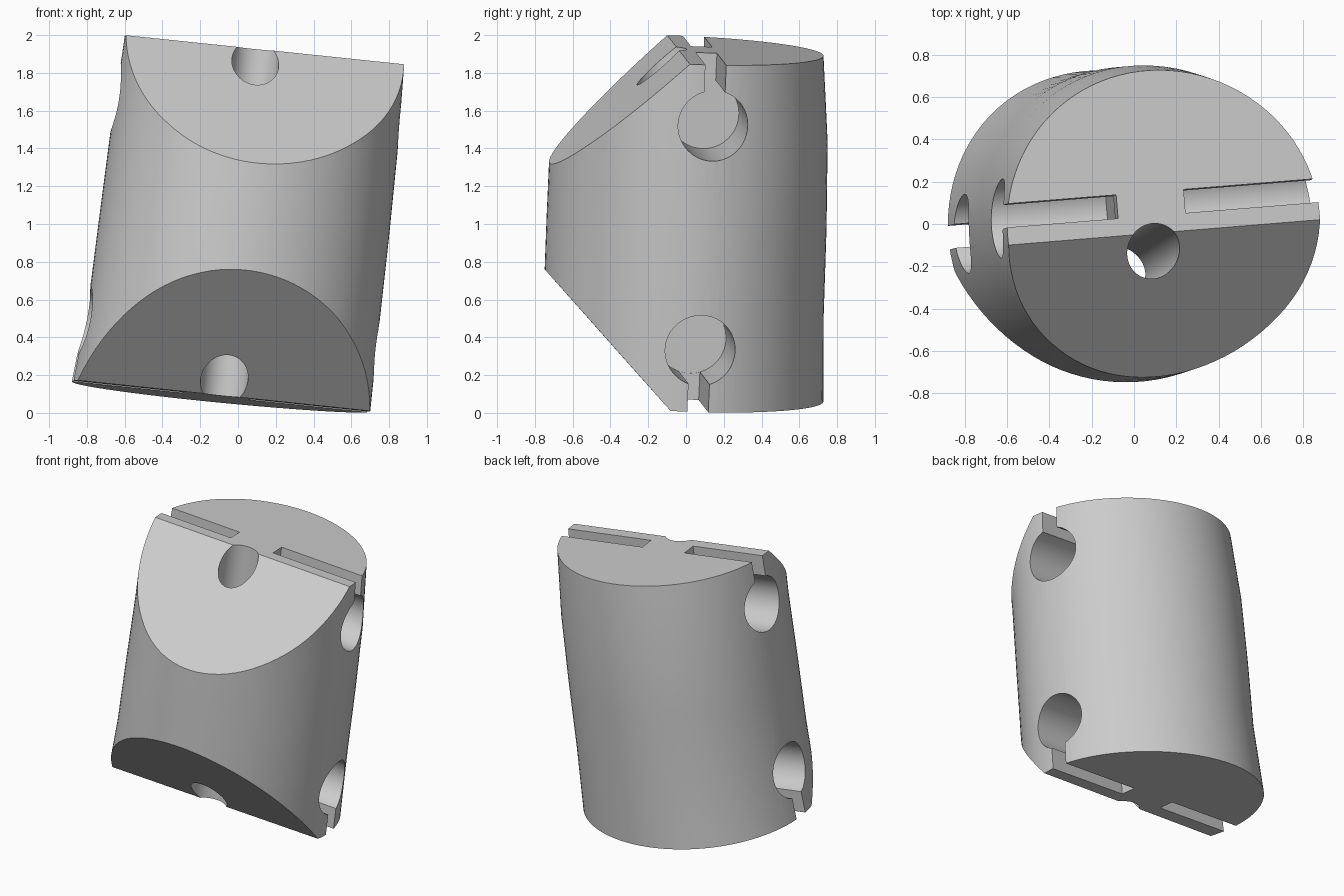
import bpy, bmesh, math
from mathutils import Vector, Matrix

cube = bpy.data.objects.get("Cube")
if cube:
    bpy.data.objects.remove(cube, do_unlink=True)

# Tilted frame of the block: along the slots, across, and along the axis
AXIS = Vector((0.1007, 0.045, 1)).normalized()
ALONG = Vector((1.48, 0.12, -0.155)).normalized()
ACROSS = AXIS.cross(ALONG).normalized()
ALONG = ACROSS.cross(AXIS)
FRAME = Matrix((ALONG, ACROSS, AXIS)).transposed().to_4x4()

grey = bpy.data.materials.new("light_grey")
grey.use_nodes = True
grey.diffuse_color = (0.6, 0.6, 0.6, 1)
grey.node_tree.nodes["Principled BSDF"].inputs["Base Color"].default_value = (0.6, 0.6, 0.6, 1)


def add_object(name, bm):
    bmesh.ops.recalc_face_normals(bm, faces=bm.faces)
    mesh = bpy.data.meshes.new(name)
    bm.to_mesh(mesh)
    bm.free()
    mesh.materials.append(grey)
    obj = bpy.data.objects.new(name, mesh)
    bpy.context.collection.objects.link(obj)
    return obj


# Body: lofted slanted ovals, as (centre x, centre y, radius x, radius y, skew, left fullness)
SECTIONS = [(-0.09, -0.015, 0.79, 0.742, -0.02, 0.05),
            (-0.02, -0.013, 0.768, 0.742, -0.015, 0.048),
            (0.035, 0.003, 0.764, 0.741, -0.012, 0.045),
            (0.088, 0.016, 0.757, 0.734, -0.01, 0.035),
            (0.14, 0.0, 0.74, 0.728, -0.005, 0.018)]
SEGMENTS = 96
bm = bmesh.new()
rings = []
for i, (cx, cy, rx, ry, skew, full) in enumerate(SECTIONS):
    base = 0.077 + 1.858 * i / (len(SECTIONS) - 1)
    ring = []
    for k in range(SEGMENTS):
        a = math.tau * k / SEGMENTS
        x = cx + rx * math.cos(a) - full * math.sin(a) ** 2
        y = cy + ry * math.sin(a + skew)
        ring.append(bm.verts.new((x, y, base - 0.1007 * x - 0.045 * y)))
    rings.append(ring)
for low, high in zip(rings, rings[1:]):
    for k in range(SEGMENTS):
        n = (k + 1) % SEGMENTS
        bm.faces.new((low[k], low[n], high[n], high[k]))
bm.faces.new(rings[0][::-1])
bm.faces.new(rings[-1])


# Front chamfers: slice along a plane through three points and cap it
def chamfer(p, q, r):
    p, q, r = Vector(p), Vector(q), Vector(r)
    normal = (q - p).cross(r - p).normalized()
    if normal.y > 0:
        normal.negate()
    cut = bmesh.ops.bisect_plane(bm, geom=bm.verts[:] + bm.edges[:] + bm.faces[:],
                                 plane_co=p, plane_no=normal, clear_outer=True)
    edges = [e for e in cut["geom_cut"] if isinstance(e, bmesh.types.BMEdge)]
    bmesh.ops.edgenet_fill(bm, edges=edges)


chamfer((-0.6, -0.1, 2.0), (0.88, 0.02, 1.845), (0.2, -0.725, 1.303))
chamfer((-0.86, -0.21, 0.154), (0.7, -0.09, 0.02), (0, -0.757, 0.77))
body = add_object("chamfered_body", bm)


# Subtract a cutter and discard it
def carve(bm):
    cutter = add_object("cutter", bm)
    cutter.hide_render = True
    mod = body.modifiers.new("carve", 'BOOLEAN')
    mod.operation = 'DIFFERENCE'
    mod.solver = 'EXACT'
    mod.object = cutter
    bpy.context.view_layer.objects.active = body
    bpy.ops.object.modifier_apply(modifier=mod.name)
    bpy.data.objects.remove(cutter, do_unlink=True)


def carve_round(centre, direction, radius, length):
    turn = direction.to_track_quat('Z', 'Y').to_matrix().to_4x4()
    bm = bmesh.new()
    bmesh.ops.create_cone(bm, cap_ends=True, segments=64, radius1=radius, radius2=radius,
                          depth=length, matrix=Matrix.Translation(centre) @ turn)
    carve(bm)


def carve_box(centre, size):
    bm = bmesh.new()
    bmesh.ops.create_cube(bm, size=1, matrix=Matrix.Translation(centre) @ FRAME
                          @ Matrix.Diagonal((*size, 1)))
    carve(bm)


# Side sockets with a slot opening to the end face: bore point, inner stops, slot side
for point, stops, side in [((0.83, 0.144, 1.52), (-0.11, 0.205), 1),
                           ((0.75, 0.079, 0.327), (-0.255, 0.09), -1)]:
    point = Vector(point)
    for stop, way in zip(stops, (-1, 1)):
        start = point + ALONG * ((stop - point.x) / ALONG.x)
        middle = start + ALONG * way * 0.6
        carve_round(middle, ALONG, 0.187, 1.2)
        # the slot stops a hair short of the socket floor
        carve_box(middle + ALONG * way * 0.002 + AXIS * side * 0.31, (1.2, 0.112, 0.6))

# Lengthwise bore crossing both chamfer ridges
bore = Vector((0.0977, 0.06, 1)).normalized()
carve_round(Vector((0.096, -0.124, 1.9)) - bore * 0.9, bore, 0.125, 3)

bpy.ops.object.select_all(action='DESELECT')
body.select_set(True)
bpy.context.view_layer.objects.active = body
bpy.ops.object.shade_smooth_by_angle(angle=math.radians(25))
